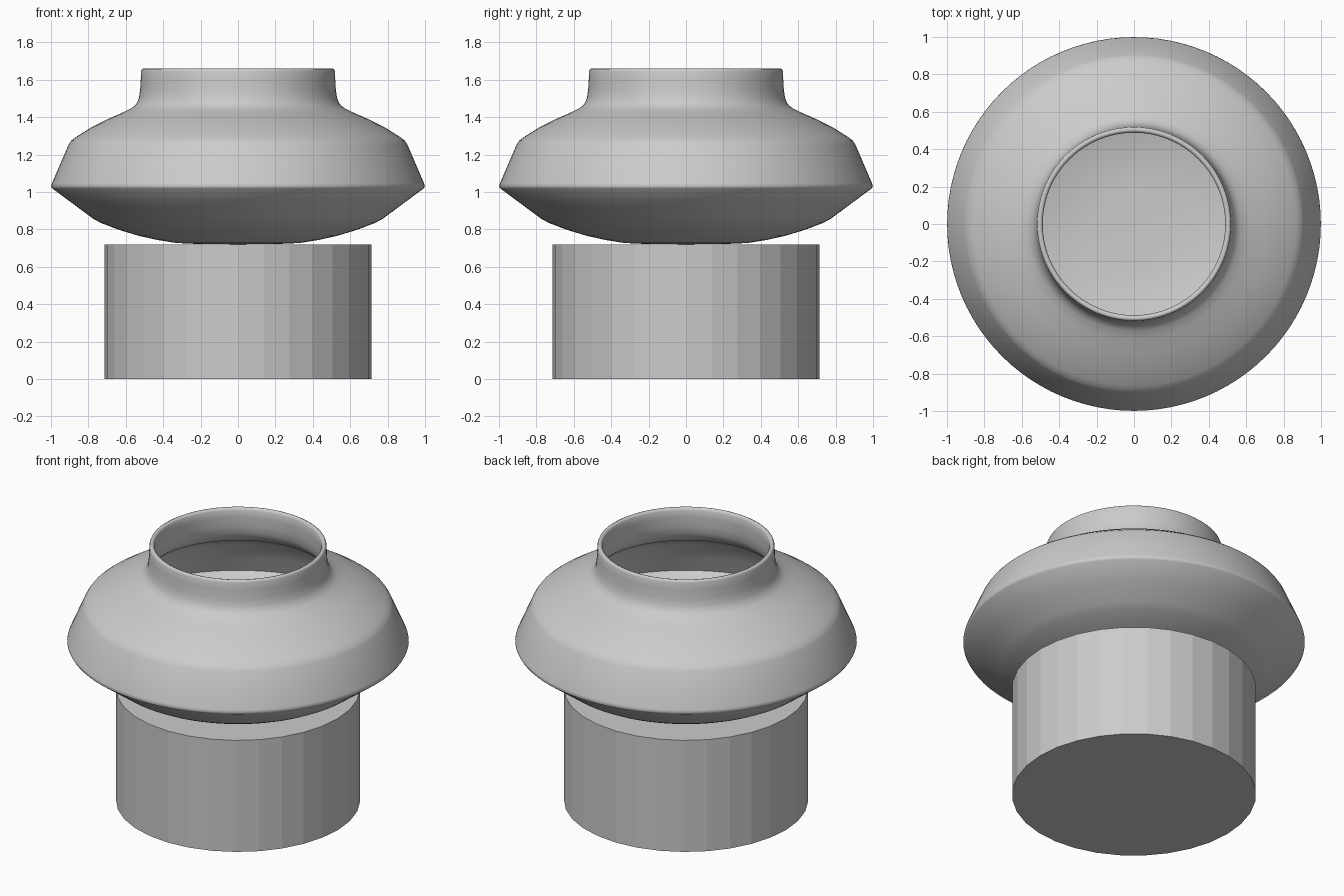
import bpy, bmesh, math


def finish(name, bm):
    bmesh.ops.recalc_face_normals(bm, faces=bm.faces)
    mesh = bpy.data.meshes.new(name)
    bm.to_mesh(mesh)
    bm.free()
    obj = bpy.data.objects.new(name, mesh)
    bpy.context.collection.objects.link(obj)
    return obj


def lathe(name, profile, steps):
    bm = bmesh.new()
    verts = [bm.verts.new((r, 0, z)) for r, z in profile]
    edges = [bm.edges.new(pair) for pair in zip(verts, verts[1:])]
    bmesh.ops.spin(bm, geom=verts + edges, cent=(0, 0, 0), axis=(0, 0, 1),
                   angle=math.tau, steps=steps)
    bmesh.ops.remove_doubles(bm, verts=bm.verts, dist=0.0005)
    return finish(name, bm)


# Pedestal: flat-sided 32-gon drum
bm = bmesh.new()
bmesh.ops.create_cone(bm, cap_ends=True, segments=32, radius1=0.714,
                      radius2=0.714, depth=0.72)
bmesh.ops.translate(bm, verts=bm.verts, vec=(0, 0, 0.36))
finish("pedestal", bm)

# Bowl: thin-walled vessel, outer skin up to the lip then back down inside
outer = [(0, 0.72), (0.2, 0.721), (0.33, 0.727), (0.43, 0.743), (0.53, 0.765),
         (0.635, 0.797), (0.733, 0.834), (0.775, 0.857), (0.88, 0.935),
         (0.992, 1.018), (0.999, 1.03), (0.995, 1.045), (0.95, 1.15),
         (0.906, 1.253), (0.892, 1.274), (0.866, 1.294), (0.785, 1.345),
         (0.695, 1.39), (0.615, 1.425), (0.57, 1.447), (0.545, 1.468),
         (0.53, 1.5), (0.523, 1.545), (0.52, 1.6), (0.518, 1.645)]
lip = [(0.514, 1.656), (0.505, 1.66), (0.494, 1.656), (0.488, 1.645)]
inner = [(0.488, 1.6), (0.49, 1.545), (0.497, 1.495), (0.515, 1.455),
         (0.55, 1.422), (0.6, 1.398), (0.68, 1.363), (0.77, 1.317),
         (0.85, 1.267), (0.873, 1.245), (0.92, 1.138), (0.962, 1.036),
         (0.86, 0.958), (0.758, 0.882), (0.72, 0.862), (0.52, 0.795),
         (0.325, 0.757), (0.2, 0.751), (0, 0.75)]
bowl = lathe("bowl", outer + lip + inner, 96)

bpy.ops.object.select_all(action='DESELECT')
bowl.select_set(True)
bpy.context.view_layer.objects.active = bowl
bpy.ops.object.shade_smooth_by_angle(angle=math.radians(60))
